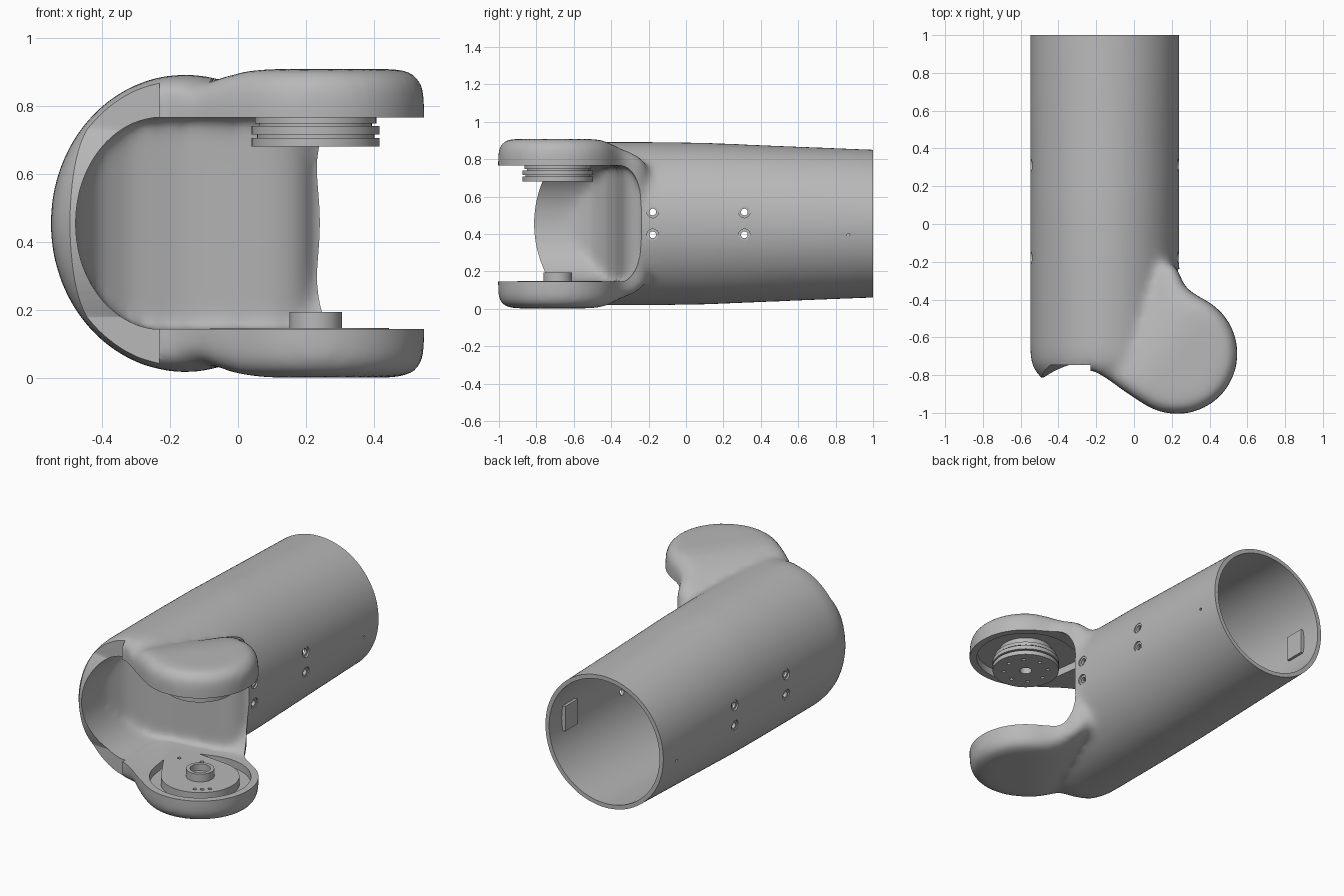
import bpy, bmesh, math
from mathutils import Vector, geometry

cube = bpy.data.objects.get("Cube")
if cube:
    bpy.data.objects.remove(cube, do_unlink=True)

grey = bpy.data.materials.new("plain grey")
grey.use_nodes = True
COLOUR = (0.48, 0.48, 0.48, 1)
grey.diffuse_color = COLOUR
grey.node_tree.nodes["Principled BSDF"].inputs["Base Color"].default_value = COLOUR

MID = 0.455                # height of the symmetry plane
TUBE_X = -0.155            # tube axis
PX, PY = 0.228, -0.686     # pivot axis


def finish(name, bm):
    bmesh.ops.recalc_face_normals(bm, faces=bm.faces[:])
    me = bpy.data.meshes.new(name)
    bm.to_mesh(me)
    bm.free()
    me.materials.append(grey)
    ob = bpy.data.objects.new(name, me)
    bpy.context.scene.collection.objects.link(ob)
    return ob


def loft(name, rings):
    bm = bmesh.new()
    loops = [[bm.verts.new(p) for p in ring] for ring in rings]
    n = len(loops[0])
    for a, b in zip(loops, loops[1:]):
        for i in range(n):
            bm.faces.new((a[i], a[(i + 1) % n], b[(i + 1) % n], b[i]))
    bm.faces.new(loops[0])
    bm.faces.new(loops[-1])
    return finish(name, bm)


def prism(name, pts, axis, lo, hi):
    place = {"x": lambda u, v, w: (w, u, v),
             "y": lambda u, v, w: (u, w, v),
             "z": lambda u, v, w: (u, v, w)}[axis]
    return loft(name, [[place(u, v, w) for u, v in pts] for w in (lo, hi)])


def circle(cx, cy, r, n=48, start=0, sweep=360):
    steps = n if sweep == 360 else n + 1
    return [(cx + r * math.cos(math.radians(start + sweep * i / n)),
             cy + r * math.sin(math.radians(start + sweep * i / n))) for i in range(steps)]


def disc(name, cx, cy, r, lo, hi, axis="z", n=48):
    return prism(name, circle(cx, cy, r, n), axis, lo, hi)


def apply(ob, kind, **settings):
    mod = ob.modifiers.new(kind.title(), kind)
    for key, value in settings.items():
        setattr(mod, key, value)
    bpy.context.view_layer.objects.active = ob
    bpy.ops.object.modifier_apply(modifier=mod.name)


def soften(ob, size, iterations):
    apply(ob, "REMESH", mode="VOXEL", voxel_size=size)
    apply(ob, "SMOOTH", factor=0.5, iterations=iterations)


def boolean(ob, other, op="DIFFERENCE"):
    apply(ob, "BOOLEAN", object=other, operation=op, solver="EXACT")
    bpy.data.objects.remove(other, do_unlink=True)


def shade(ob):
    bpy.ops.object.select_all(action="DESELECT")
    ob.select_set(True)
    bpy.context.view_layer.objects.active = ob
    bpy.ops.object.shade_smooth_by_angle(angle=math.radians(35))


def tube(name, stations, wall):
    rings = []
    for y, rz, inset in stations:
        rings.append([(TUBE_X + x * (0.395 - wall - inset), y, MID + z * (rz - wall - inset))
                      for x, z in circle(0, 0, 1, 96)])
    return loft(name, rings)


def hull(r_big, r_small):
    pts = circle(PX, PY, r_big) + circle(0.03, -0.56, r_small, 24)
    return [pts[i] for i in geometry.convex_hull_2d([Vector(p) for p in pts])]


# Sleeve, curling inward at the front lip
SLEEVE = [(1.0, 0.396, 0), (0.5, 0.416, 0), (0.1, 0.433, 0)]
body = tube("sleeve_body", [(1.2, 0.39, 0)] + SLEEVE +
            [(-0.2, 0.437, 0), (-0.68, 0.437, 0), (-0.74, 0.437, 0.008),
             (-0.78, 0.437, 0.028), (-0.82, 0.437, 0.065), (-0.9, 0.437, 0.11)], 0)
neck_cut = [(-0.26, -1.2), (-0.26, -0.76), (-0.22, -0.772),
            (-0.14, -0.82), (-0.06, -0.875), (0.0, -0.91), (0.0, -1.2)]
boolean(body, prism("neck_cut", neck_cut, "z", -0.5, 1.5))

# Rounded lobe that sinks into the sleeve at its inner end
lobe_outline = circle(PX, PY, 0.32, 40, 238, 184)
lobe_outline += [(0.31, -0.365), (0.265, -0.33), (0.24, -0.26), (0.225, -0.2), (0.1, -0.19),
                 (-0.05, -0.4), (-0.16, -0.62), (-0.17, -0.795), (-0.08, -0.865)]
lobe = prism("lobe", lobe_outline, "z", 0.002, 0.908)
apply(lobe, "BEVEL", width=0.07, segments=5, limit_method="ANGLE",
      angle_limit=math.radians(70), use_clamp_overlap=False)
apply(lobe, "REMESH", mode="VOXEL", voxel_size=0.022)
for v in lobe.data.vertices:
    inward = 0.8 * (PX - v.co.x) + 0.6 * (v.co.y - PY)
    sink = max(0, inward) ** 2
    v.co.z = MID + (v.co.z - MID) * (1 - sink / 0.453)
boolean(body, lobe, "UNION")
soften(body, 0.02, 18)

# Square rear end and bowed front lip
boolean(body, prism("rear_trim", [(-1, -1), (1, -1), (1, 2), (-1, 2)], "y", 1.0, 1.5))
lip = [(-0.812 + 0.066 * min(1, (i / 11) ** 2), MID + 0.025 * i) for i in range(-20, 21)]
lip = [(-1.3, MID - 0.5)] + lip + [(-1.3, MID + 0.5)]
boolean(body, prism("lip_trim", lip, "x", -0.8, -0.23))

# Mouth between the lobes: plan, front and side outlines, softened, then cut flat
plan = [(-0.5, -1.3), (-0.5, -0.72), (-0.46, -0.58), (-0.41, -0.49), (-0.32, -0.425),
        (-0.17, -0.375), (0.0, -0.35), (0.1, -0.335), (0.17, -0.31), (0.21, -0.27),
        (0.235, -0.2), (0.9, -0.2), (0.9, -1.3)]
mouth = prism("mouth", plan, "z", 0, 1)
rounded_end = [(-0.22 + 0.258 * u, MID + 0.314 * w) for u, w in circle(0, 0, 1, 48, 90, 180)]
front = [(0.95, MID + 0.314)] + rounded_end + [(0.95, MID - 0.314)]
boolean(mouth, prism("front_limit", front, "y", -1.4, 0.1), "INTERSECT")
bow = [(-0.23 - 0.09 * (i / 10) ** 4, MID + 0.031 * i) for i in range(-11, 12)]
side = [(-1.35, MID - 0.341)] + bow + [(-1.35, MID + 0.341)]
boolean(mouth, prism("side_limit", side, "x", -0.8, 0.85), "INTERSECT")
soften(mouth, 0.022, 14)
slab = [(-1, -2), (1, -2), (1, 1), (-1, 1)]
boolean(mouth, prism("flat_limit", slab, "z", MID - 0.31, MID + 0.31), "INTERSECT")
boolean(body, mouth)

# Hollow rear that follows the back of the mouth, and the pockets in both lobes
bore = tube("bore", [(1.1, 0.392, 0)] + SLEEVE + [(-0.2, 0.437, 0), (-0.65, 0.437, 0)], 0.026)
bulkhead = [(0.4, -0.2), (0.2, -0.2), (0.16, -0.25), (0.08, -0.285), (-0.17, -0.325),
            (-0.32, -0.38), (-0.41, -0.44), (-0.47, -0.52), (-0.6, -0.55), (-0.6, 1.2), (0.4, 1.2)]
boolean(bore, prism("bulkhead", bulkhead, "z", -0.5, 1.5), "INTERSECT")
boolean(body, bore)
boolean(body, prism("lower_pocket", hull(0.278, 0.1), "z", 0.1, 0.17))
boolean(body, prism("upper_pocket", hull(0.278, 0.1), "z", 0.74, 0.81))

# Counterbored screw holes through both walls
for y in (-0.178, 0.312):
    for z in (0.395, 0.517):
        boolean(body, disc("screw_hole", y, z, 0.018, -1, 1, "x", 20))
        for s in (-1, 1):
            ends = sorted((TUBE_X + s * 0.382, TUBE_X + s * 0.6))
            boolean(body, disc("counterbore", y, z, 0.031, *ends, "x", 24))
boolean(body, disc("pin_hole", 0.868, 0.395, 0.008, -1, 1, "x", 12))
shade(body)

# Lower cover plate with its bearing ring
plate = prism("lower_plate", hull(0.215, 0.11), "z", 0.095, 0.148)
for x, y in ((0.3, -0.84), (0.335, -0.82), (0.365, -0.79), (0.0, -0.56), (0.13, -0.53)):
    boolean(plate, disc("plate_hole", x, y, 0.011, 0.12, 0.2, n=12))
shade(plate)
ring = disc("bearing_ring", PX, PY, 0.077, 0.12, 0.195)
boolean(ring, disc("ring_bore", PX, PY, 0.056, 0.155, 0.3))
shade(ring)

# Upper grooved hub, turned from a stepped profile
steps = [(0.188, 0.68, 0.706), (0.172, 0.706, 0.716), (0.188, 0.716, 0.74),
         (0.165, 0.74, 0.748), (0.178, 0.748, 0.768), (0.15, 0.768, 0.82)]
hub = loft("upper_hub", [[(x, y, z) for x, y in circle(PX, PY, r, 64)]
                         for r, lo, hi in steps for z in (lo, hi)])
boolean(hub, disc("hub_bore", PX, PY, 0.034, 0.6, 0.76, n=24))
for x, y in circle(PX, PY, 0.125, 8):
    boolean(hub, disc("hub_hole", x, y, 0.011, 0.6, 0.7, n=12))
shade(hub)

# Small mounting pads on the bore walls
for name, s in (("right_mount", -1), ("left_mount", 1)):
    ends = sorted((TUBE_X + s * 0.345, TUBE_X + s * 0.38))
    prism(name, [(0.76, 0.38), (0.88, 0.38), (0.88, 0.53), (0.76, 0.53)], "x", *ends)
